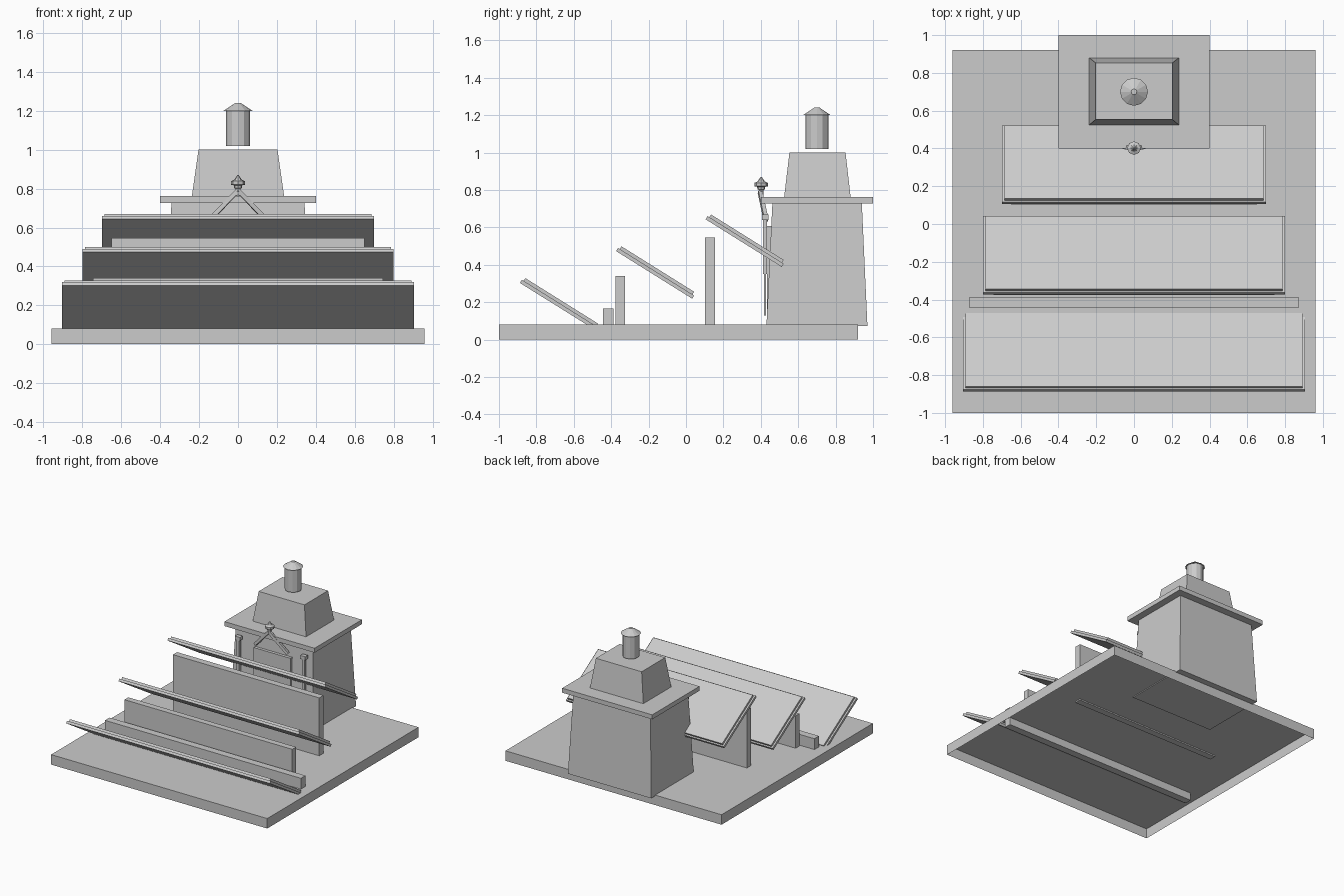
import bpy, bmesh, math
from mathutils import Vector, Matrix

if "Cube" in bpy.data.objects:
    bpy.data.objects.remove(bpy.data.objects["Cube"])

grey = bpy.data.materials.new("plain_grey")
grey.diffuse_color = (0.6, 0.6, 0.6, 1)
grey.use_nodes = True
grey.node_tree.nodes["Principled BSDF"].inputs["Base Color"].default_value = grey.diffuse_color


def finish(name, bm):
    bmesh.ops.recalc_face_normals(bm, faces=bm.faces)
    mesh = bpy.data.meshes.new(name)
    bm.to_mesh(mesh)
    bm.free()
    mesh.materials.append(grey)
    obj = bpy.data.objects.new(name, mesh)
    bpy.context.collection.objects.link(obj)
    return obj


def block(name, x, y, z, top=None, open_bottom=False):
    """Box from (min, max) ranges; top = (x, y) ranges of a tapered upper end."""
    tx, ty = top or (x, y)
    bm = bmesh.new()
    rings = []
    for (xr, yr, h) in ((x, y, z[0]), (tx, ty, z[1])):
        rings.append([bm.verts.new((xr[i], yr[j], h)) for i, j in ((0, 0), (1, 0), (1, 1), (0, 1))])
    lo, hi = rings
    bm.faces.new(hi)
    for i in range(4):
        k = (i + 1) % 4
        bm.faces.new((lo[i], lo[k], hi[k], hi[i]))
    if not open_bottom:
        bm.faces.new(lo[::-1])
    else:
        # keep outward normals while the shell is open
        pass
    return finish(name, bm)


def lathe(name, profile, center, sides):
    """Revolve (radius, z) points around a vertical axis, with capped ends."""
    bm = bmesh.new()
    rings = []
    for r, z in profile:
        rings.append([bm.verts.new((center[0] + r * math.cos(2 * math.pi * i / sides),
                                    center[1] + r * math.sin(2 * math.pi * i / sides), z))
                      for i in range(sides)])
    for a, b in zip(rings, rings[1:]):
        for i in range(sides):
            k = (i + 1) % sides
            bm.faces.new((a[i], a[k], b[k], b[i]))
    bm.faces.new(rings[0][::-1])
    bm.faces.new(rings[-1])
    return finish(name, bm)


def beam(name, a, b, width, depth):
    """Square bar between two points."""
    a, b = Vector(a), Vector(b)
    d = b - a
    bm = bmesh.new()
    bmesh.ops.create_cube(bm, size=1)
    rot = d.to_track_quat('Z', 'Y').to_matrix().to_4x4()
    size = Matrix.Diagonal((width, depth, d.length, 1))
    bm.transform(Matrix.Translation((a + b) / 2) @ rot @ size)
    return finish(name, bm)


def sym(h):
    return (-h, h)


# Ground slab, hollow underneath
block("base", sym(0.96), (-1, 0.92), (0, 0.08), open_bottom=True)

# Three sloping panels: board plus a slightly smaller cover plate
ANGLE = math.radians(-32)
for n, (half, y, z) in enumerate(((0.905, -0.888, 0.303), (0.80, -0.374, 0.473), (0.70, 0.105, 0.643)), 1):
    for part, inset, low, high in (("board", 0, 0, 0.02), ("cover", 0.011, 0.02, 0.037)):
        obj = block(f"panel_{part}_{n}", sym(half - inset * 1.2), (inset, 0.48 - inset), (low, high))
        obj.data.transform(Matrix.Translation((0, y, z)) @ Matrix.Rotation(ANGLE, 4, 'X'))

# Support walls under the panels
block("support_wall_1", sym(0.87), (-0.445, -0.387), (0.02, 0.167))
block("support_wall_2", sym(0.745), (-0.376, -0.327), (0.08, 0.34))
block("support_wall_3", sym(0.65), (0.102, 0.155), (0.07, 0.545))

# Tower, eaves and upper storey
block("tower", sym(0.37), (0.43, 0.97), (0.073, 0.73), top=(sym(0.342), (0.462, 0.94)))
block("eaves_slab", sym(0.40), (0.40, 1.0), (0.727, 0.763))
block("upper_storey", sym(0.237), (0.525, 0.88), (0.763, 1.0), top=(sym(0.203), (0.553, 0.853)))

# Chimney and cap
lathe("chimney", [(0.062, 1.018), (0.062, 1.20)], (0, 0.70), 12)
lathe("chimney_cap", [(0.074, 1.20), (0.02, 1.236), (0.015, 1.24)], (0, 0.70), 12)

# Door and side posts on the tower front
block("door", sym(0.163), (0.432, 0.47), (0.08, 0.606))
for side, s in (("left", -1), ("right", 1)):
    x = 0.29 * s
    block(f"post_{side}", (x - 0.011, x + 0.011), (0.412, 0.434), (0.35, 0.64))
    block(f"post_foot_{side}", (x - 0.006, x + 0.006), (0.416, 0.428), (0.13, 0.35))
    block(f"post_cap_{side}", (x - 0.022, x + 0.022), (0.407, 0.44), (0.64, 0.668))
    # Leaning gable beams
    beam(f"gable_beam_{side}", (0, 0.396, 0.79), (0.145 * s, 0.428, 0.64), 0.022, 0.022)

# Finial above the gable
lathe("finial", [(0.013, 0.765), (0.013, 0.80), (0.02, 0.803), (0.022, 0.817), (0.036, 0.82),
                 (0.036, 0.838), (0.02, 0.845), (0.003, 0.87)], (0, 0.402), 8)
